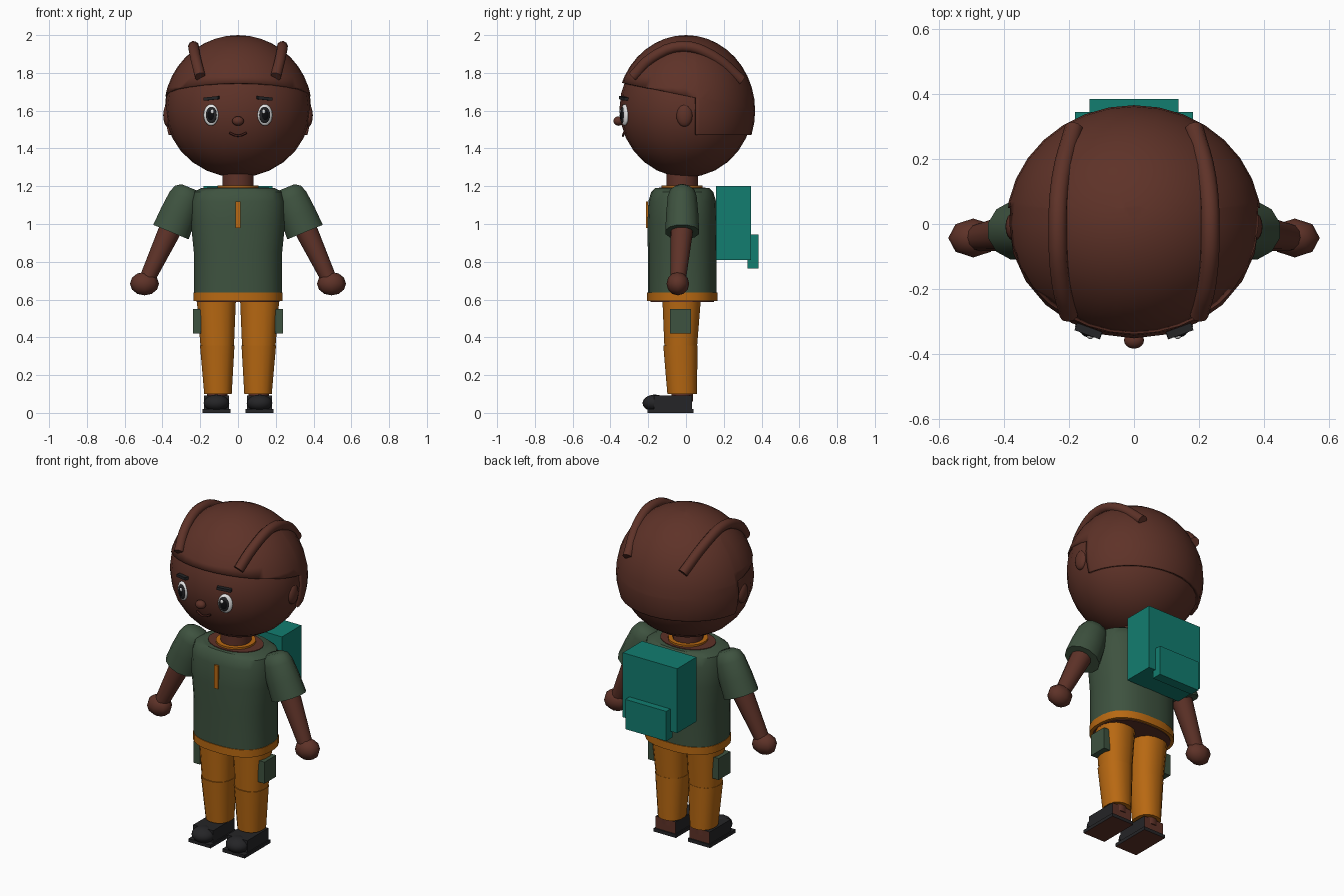
import bpy, bmesh, math
from mathutils import Matrix, Vector

cube = bpy.data.objects.get("Cube")
if cube:
    bpy.data.objects.remove(cube, do_unlink=True)


def material(name, r, g, b):
    m = bpy.data.materials.new(name)
    m.use_nodes = True
    m.diffuse_color = (r, g, b, 1)
    m.node_tree.nodes["Principled BSDF"].inputs["Base Color"].default_value = (r, g, b, 1)
    return m


BROWN = material("deep brown", .112, .032, .021)
DARK = material("dark brown", .05, .012, .009)
ORANGE = material("orange", .48, .14, .006)
GREEN = material("forest green", .048, .085, .05)
TEAL = material("teal", .006, .205, .16)
BLACK = material("soft black", .018, .018, .02)
PUPIL = material("pupil black", .004, .004, .005)
WHITE = material("white", .8, .8, .8)


def finish(name, bm, mats, angle=40):
    """Turn a bmesh into an object with smooth shading and sharp edges."""
    bmesh.ops.recalc_face_normals(bm, faces=bm.faces)
    me = bpy.data.meshes.new(name)
    bm.to_mesh(me)
    bm.free()
    ob = bpy.data.objects.new(name, me)
    bpy.context.collection.objects.link(ob)
    for m in mats if isinstance(mats, list) else [mats]:
        me.materials.append(m)
    bpy.ops.object.select_all(action='DESELECT')
    ob.select_set(True)
    bpy.context.view_layer.objects.active = ob
    bpy.ops.object.shade_smooth_by_angle(angle=math.radians(angle))
    return ob


def sphere_bm(at, size, rot=Matrix(), u=16, v=10):
    bm = bmesh.new()
    mat = Matrix.Translation(at) @ rot @ Matrix.Diagonal((*size, 1))
    bmesh.ops.create_uvsphere(bm, u_segments=u, v_segments=v, radius=1, matrix=mat)
    return bm


def ball(name, mat, at, size, rot=Matrix(), u=16, v=10):
    return finish(name, sphere_bm(at, size, rot, u, v), mat, 60)


def box(name, mat, lo, hi, rot=Matrix()):
    lo, hi = Vector(lo), Vector(hi)
    bm = bmesh.new()
    m = Matrix.Translation((lo + hi) / 2) @ rot @ Matrix.Diagonal((*(hi - lo), 1))
    bmesh.ops.create_cube(bm, size=1, matrix=m)
    return finish(name, bm, mat)


def loft(name, mat, rings, n=20, power=2.0, axis=(0, 0, 1)):
    """Skin superellipse rings (centre, rx, ry) set square to an axis."""
    bm = bmesh.new()
    turn = Vector((0, 0, 1)).rotation_difference(Vector(axis)).to_matrix()
    loops = []
    for centre, rx, ry in rings:
        loop = []
        for i in range(n):
            a = 2 * math.pi * (i + .5) / n
            c, s = math.cos(a), math.sin(a)
            p = Vector((rx * math.copysign(abs(c) ** (2 / power), c),
                        ry * math.copysign(abs(s) ** (2 / power), s), 0))
            loop.append(bm.verts.new(Vector(centre) + turn @ p))
        loops.append(loop)
    for a, b in zip(loops, loops[1:]):
        for i in range(n):
            j = (i + 1) % n
            bm.faces.new((a[i], a[j], b[j], b[i]))
    bm.faces.new(loops[0])
    bm.faces.new(loops[-1])
    return finish(name, bm, mat)


def tube(name, mat, points, radius, res=3):
    cu = bpy.data.curves.new(name, 'CURVE')
    cu.dimensions = '3D'
    cu.bevel_depth = radius
    cu.bevel_resolution = res
    cu.resolution_u = 4
    cu.use_fill_caps = True
    sp = cu.splines.new('BEZIER')
    sp.bezier_points.add(len(points) - 1)
    for bp, p in zip(sp.bezier_points, points):
        bp.co = p
        bp.handle_left_type = bp.handle_right_type = 'AUTO'
    cu.materials.append(mat)
    ob = bpy.data.objects.new(name, cu)
    bpy.context.collection.objects.link(ob)
    return ob


# Head and neck
ball("head", BROWN, (0, 0, 1.612), (.385, .352, .365), u=24, v=14)
loft("neck", BROWN, [((0, -.02, 1.15), .085, .085), ((0, -.02, 1.32), .085, .085)], 16)

# Hair cap: slanted hairline in front, lower straight hem behind the ears
bm = sphere_bm((0, 0, 1.6), (.393, .366, .4), u=32, v=20)
slant = Vector((0, .2, 1)).normalized()
brow_point = Vector((0, .05, 1.67))
for co, no in ((brow_point, slant), (brow_point, (0, 1, 0)), ((0, 0, 1.47), (0, 0, 1))):
    geom = bm.verts[:] + bm.edges[:] + bm.faces[:]
    bmesh.ops.bisect_plane(bm, geom=geom, plane_co=co, plane_no=no)
cut = []
for f in bm.faces:
    c = f.calc_center_median()
    if (c - brow_point).dot(slant) < 0 and not (c.y > .05 and c.z > 1.47):
        cut.append(f)
bmesh.ops.delete(bm, geom=cut, context='FACES')
hair = finish("hair_cap", bm, BROWN)
shell = hair.modifiers.new("thickness", 'SOLIDIFY')
shell.thickness = .02
shell.offset = -1

# Nose and mouth
ball("nose", BROWN, (0, -.358, 1.545), (.031, .026, .025))
tube("mouth", DARK, [(-.046, -.328, 1.483), (0, -.334, 1.467), (.046, -.328, 1.483)], .006)

# Shirt, skin at the neckline, collar, waistband and zip
torso = [(.63, .235, .183), (.85, .235, .183), (1.0, .25, .185),
         (1.12, .25, .18), (1.17, .235, .165), (1.19, .195, .145)]
loft("shirt", GREEN, [((0, -.02, z), rx, ry) for z, rx, ry in torso], 28, 2.5)
loft("neckline", BROWN, [((0, -.02, z), .165, .125) for z in (1.17, 1.194)], 24)
loft("collar", ORANGE, [((0, -.02, z), .11, .11) for z in (1.18, 1.205)], 20)
loft("waistband", ORANGE, [((0, -.02, z), .238, .187) for z in (.592, .637)], 28, 2.5)
loft("hips", BROWN, [((0, -.02, z), .22, .17) for z in (.588, .62)], 24, 2.5)
box("zip", ORANGE, (-.013, -.212, .98), (.013, -.2, 1.12))

# Backpack
box("backpack", TEAL, (-.182, .16, .81), (.182, .345, 1.2))
box("backpack_pocket", TEAL, (-.137, .325, .765), (.137, .385, .945))

for s, side in ((1, "left"), (-1, "right")):
    # Ear and hair roll
    ball(side + "_ear", BROWN, (s * .372, -.008, 1.575), (.024, .043, .06))
    tube(side + "_hair_roll", BROWN,
         [(s * .2, -.28, 1.78), (s * .225, -.18, 1.88), (s * .235, -.02, 1.94),
          (s * .225, .14, 1.89), (s * .185, .295, 1.76)], .029)

    # Eye layers and brow, turned with the curve of the face
    turn = Matrix.Rotation(s * math.radians(20), 4, 'Z')
    eye = Vector((s * .143, -.325, 1.577))

    def eye_part(name, mat, x, depth, z, size):
        at = eye + turn @ Vector((-s * x, -depth, z))
        ball(side + name, mat, at, size, turn)

    eye_part("_eye", WHITE, 0, 0, 0, (.042, .016, .057))
    eye_part("_iris", BLACK, .005, .009, 0, (.031, .011, .044))
    eye_part("_pupil", PUPIL, .005, .015, 0, (.02, .008, .029))
    eye_part("_eye_glint", WHITE, .014, .02, .018, (.009, .005, .011))
    box(side + "_brow", BLACK, (s * .14 - .041, -.342, 1.657), (s * .14 + .041, -.318, 1.673),
        turn @ Matrix.Rotation(s * .1, 4, 'Y'))

    # Sleeve
    top, end = Vector((s * .262, -.02, 1.185)), Vector((s * .355, -.02, .957))
    loft(side + "_sleeve", GREEN,
         [(top.lerp(end, t), r, r * .88) for t, r in
          ((-.04, .045), (.04, .075), (.2, .09), (.6, .1), (1, .105))], 12, axis=end - top)

    # Arm and hand
    top, end = Vector((s * .345, -.02, 1.0)), Vector((s * .49, -.043, .69))
    loft(side + "_arm", BROWN,
         [(top.lerp(end, t), r, r) for t, r in ((0, .06), (.2, .058), (1, .04))],
         12, axis=end - top)
    ball(side + "_hand", BROWN, (s * .495, -.043, .684), (.077, .06, .062), u=8, v=6)

    # Trouser leg in two sections, with a thigh pocket
    loft(side + "_thigh", ORANGE, [((s * .115, -.023, .61), .106, .104),
                                   ((s * .11, -.028, .352), .09, .088)], 16, 2.3)
    loft(side + "_shin", ORANGE, [((s * .11, -.03, .358), .093, .092),
                                  ((s * .106, -.02, .1), .074, .08)], 16, 2.3)
    box(side + "_thigh_pocket", GREEN, (s * .216 - .021, -.085, .42), (s * .216 + .021, .027, .55))

    # Shoe: black with brown heel and underside
    loft(side + "_ankle", BROWN, [((s * .11, -.02, z), .055, .06) for z in (.06, .12)], 12)
    ball(side + "_toe", BLACK, (s * .114, -.165, .052), (.068, .065, .045))
    upper = box(side + "_shoe", [BLACK, BROWN], (s * .114 - .067, -.17, .015),
                (s * .114 + .067, .032, .092))
    sole = box(side + "_sole", [BLACK, BROWN], (s * .114 - .074, -.205, 0),
               (s * .114 + .074, .04, .02))
    for f in upper.data.polygons:
        f.material_index = int(f.normal.y > .9)
    for f in sole.data.polygons:
        f.material_index = int(f.normal.z < -.9)
